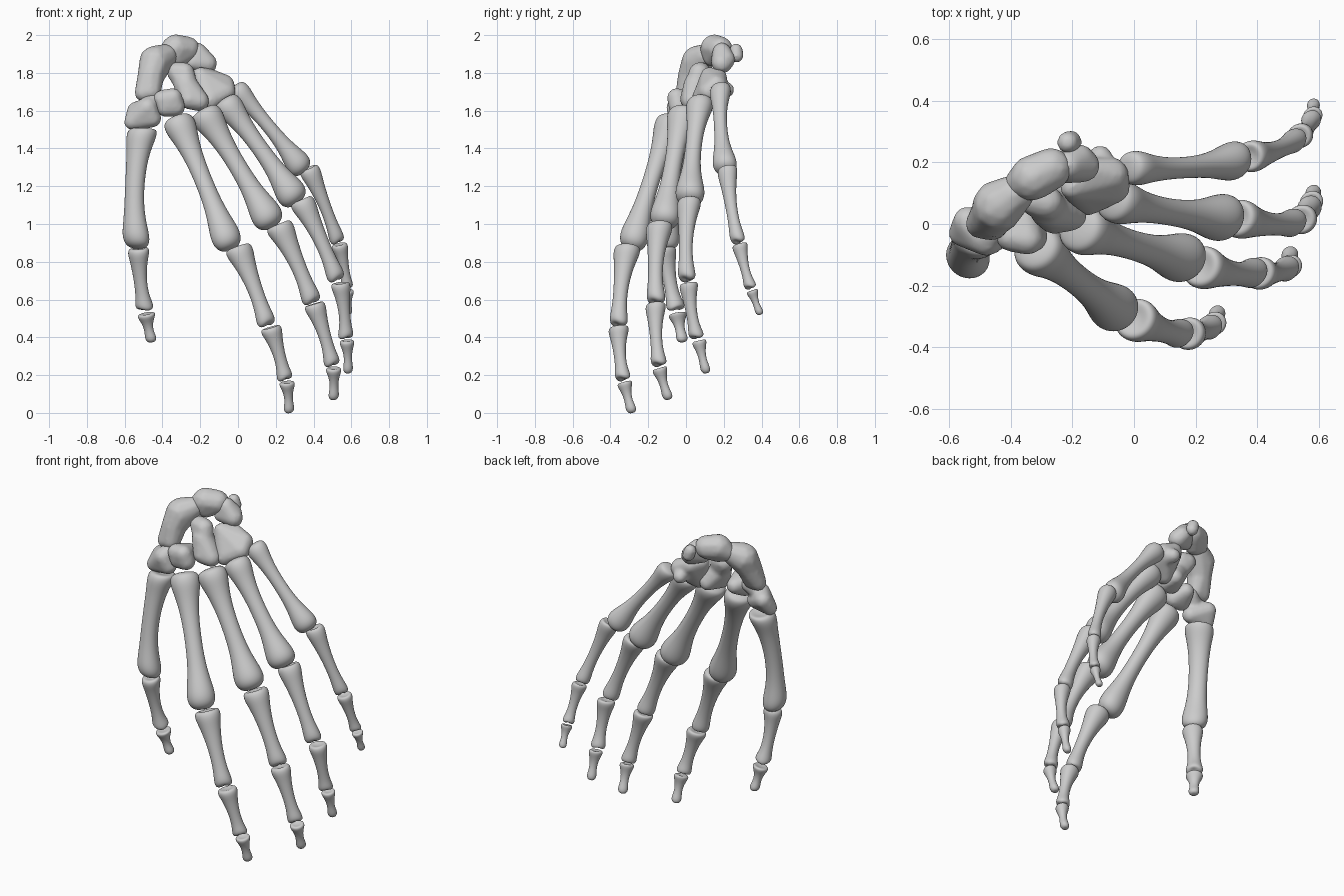
import bpy, bmesh, math
from mathutils import Vector as V

SIDES = 12

# (position along bone, radius factor) profiles
META = [(-.01, .3), (.0, .72), (.02, .95), (.08, 1.02), (.17, .80), (.32, .60), (.52, .57),
        (.70, .67), (.83, .94), (.91, 1.06), (.965, .92), (.995, .58), (1.0, .2)]
THUMB = [(.02, .3), (.0, .75), (.02, .98), (.08, 1.0), (.18, .82), (.34, .70), (.55, .68),
         (.72, .78), (.84, .98), (.91, 1.06), (.965, .95), (.995, .6), (1.0, .2)]
PHAL = [(.03, .3), (.0, .75), (.025, 1.0), (.1, 1.04), (.22, .86), (.42, .70), (.62, .66),
        (.78, .76), (.89, .95), (.95, .98), (.985, .8), (.99, .3)]
TIP = [(.04, .3), (.0, .75), (.04, 1.02), (.14, .98), (.3, .72), (.52, .58),
       (.7, .68), (.84, .82), (.94, .74), (.995, .45), (1.0, .15)]


def finish(name, bm):
    bmesh.ops.recalc_face_normals(bm, faces=bm.faces[:])
    for f in bm.faces:
        f.smooth = True
    me = bpy.data.meshes.new(name)
    bm.to_mesh(me)
    bm.free()
    ob = bpy.data.objects.new(name, me)
    bpy.context.collection.objects.link(ob)
    return ob


def long_bone(name, a, b, w0, w1, bow, palm, profile):
    """Lofted shaft from base a to head b, bowed away from the palm."""
    a, b = V(a), V(b)
    axis = (b - a).normalized()
    palm = (V(palm) - axis * axis.dot(V(palm))).normalized()
    side = axis.cross(palm)
    condyle = .012 if profile is PHAL else 0
    bm = bmesh.new()
    rings = []
    for t, k in profile:
        c = a.lerp(b, t) - palm * bow * 4 * t * (1 - t)
        r = 1.05 * k * (w0 + (w1 - w0) * t)
        ring = []
        for i in range(SIDES):
            q = 2 * math.pi * i / SIDES
            s, d = math.cos(q), math.sin(q)
            depth = .88 if d > 0 else .95
            p = c + side * s * r + palm * d * r * depth
            if t > .88:                       # paired knuckle lobes
                p += axis * condyle * (s * s - .5)
            ring.append(bm.verts.new(p))
        rings.append(ring)
    for r0, r1 in zip(rings, rings[1:]):
        for i in range(SIDES):
            j = (i + 1) % SIDES
            bm.faces.new((r0[i], r0[j], r1[j], r1[i]))
    bm.faces.new(rings[0])
    bm.faces.new(rings[-1])
    ob = finish(name, bm)
    m = ob.modifiers.new("subsurf", 'SUBSURF')
    m.levels = m.render_levels = 2


def wrist_bone(name, *groups):
    """Rounded pebble: hulls around spheres (x, y, z, r), fused and smoothed."""
    total = bpy.data.meshes.new("tmp")
    bm = bmesh.new()
    for g in groups:
        part = bmesh.new()
        for x, y, z, r in g:
            geo = bmesh.ops.create_icosphere(part, subdivisions=2, radius=r + .004)
            bmesh.ops.translate(part, verts=geo["verts"], vec=(x, y, z))
        pts = [v.co.copy() for v in part.verts]
        part.free()
        part = bmesh.new()
        for p in pts:
            part.verts.new(p)
        bmesh.ops.convex_hull(part, input=part.verts[:])
        loose = [v for v in part.verts if not v.link_faces]
        bmesh.ops.delete(part, geom=loose, context='VERTS')
        part.to_mesh(total)
        part.free()
        bm.from_mesh(total)
    bpy.data.meshes.remove(total)
    ob = finish(name, bm)
    m = ob.modifiers.new("fuse", 'REMESH')
    m.mode, m.voxel_size, m.use_smooth_shade = 'VOXEL', .01, True
    s = ob.modifiers.new("soften", 'SMOOTH')
    s.factor, s.iterations = .5, 6


def digit(name, palm, bones):
    parts = ["metacarpal", "proximal_phalanx", "middle_phalanx", "distal_phalanx"]
    if len(bones) == 3:
        parts.pop(2)
    for part, (a, b, w0, w1, bow) in zip(parts, bones):
        meta = THUMB if name == "thumb" else META
        prof = {"metacarpal": meta, "distal_phalanx": TIP}.get(part, PHAL)
        long_bone(name + "_" + part, a, b, w0, w1, bow, palm, prof)


# Thumb and fingers: base, head, base half-width, head half-width, bow
digit("thumb", (.8, .6, 0), [
    ((-.50, -.02, 1.505), (-.53, -.105, .87), .084, .07, .04),
    ((-.525, -.11, .875), (-.49, -.05, .545), .058, .05, .012),
    ((-.485, -.045, .528), (-.455, -.015, .375), .05, .036, .005)])
PALM = (-.57, .8, 0)
digit("index", PALM, [
    ((-.325, -.07, 1.56), (-.04, -.29, .865), .086, .077, .01),
    ((-.005, -.305, .88), (.155, -.355, .46), .073, .05, .015),
    ((.17, -.355, .455), (.25, -.33, .175), .056, .043, .01),
    ((.258, -.325, .165), (.27, -.283, .0), .042, .034, .005)])
digit("middle", PALM, [
    ((-.185, -.01, 1.6), (.185, -.115, .985), .086, .082, .01),
    ((.21, -.135, 1.0), (.395, -.155, .58), .073, .052, .018),
    ((.40, -.158, .58), (.50, -.14, .25), .056, .044, .012),
    ((.505, -.14, .24), (.505, -.09, .07), .042, .034, .005)])
digit("ring", PALM, [
    ((-.075, .08, 1.655), (.315, .022, 1.11), .076, .08, .015),
    ((.33, .022, 1.13), (.525, .008, .70), .066, .049, .018),
    ((.54, .015, .69), (.57, .06, .395), .051, .042, .012),
    ((.575, .07, .385), (.582, .11, .21), .04, .032, .005)])
digit("little", PALM, [
    ((-.02, .185, 1.725), (.35, .215, 1.275), .06, .066, .018),
    ((.37, .22, 1.3), (.53, .28, .90), .055, .041, .014),
    ((.535, .285, .895), (.577, .345, .66), .043, .034, .008),
    ((.58, .35, .65), (.582, .395, .52), .033, .026, .004)])

# Wrist bones
wrist_bone("scaphoid",
           [(-.385, .10, 1.89, .06), (-.44, .06, 1.86, .082), (-.46, .03, 1.79, .07)],
           [(-.46, .03, 1.79, .07), (-.50, 0, 1.695, .045), (-.46, 0, 1.70, .05)])
wrist_bone("lunate",
           [(-.33, .15, 1.93, .072), (-.37, .13, 1.90, .05),
            (-.27, .18, 1.925, .066), (-.32, .14, 1.875, .04)])
wrist_bone("triquetrum",
           [(-.215, .19, 1.91, .048), (-.165, .19, 1.85, .052),
            (-.24, .17, 1.855, .035), (-.18, .21, 1.87, .048)])
wrist_bone("pisiform", [(-.215, .265, 1.92, .033), (-.205, .268, 1.89, .033)])
wrist_bone("hamate",
           [(-.075, .16, 1.735, .055), (-.20, .12, 1.79, .038), (-.15, .08, 1.655, .05),
            (-.065, .12, 1.70, .05), (-.15, .17, 1.775, .045)],
           [(-.10, .15, 1.72, .05), (-.11, .215, 1.71, .038)])
wrist_bone("capitate",
           [(-.325, .08, 1.805, .05), (-.285, .07, 1.80, .053), (-.27, .05, 1.73, .055)],
           [(-.28, .05, 1.74, .06), (-.26, .02, 1.66, .05),
            (-.205, .03, 1.65, .05), (-.22, .10, 1.66, .045)])
wrist_bone("trapezoid",
           [(-.40, -.04, 1.66, .047), (-.345, -.05, 1.67, .047), (-.33, -.04, 1.62, .048),
            (-.385, -.04, 1.615, .045), (-.36, .03, 1.65, .045)])
wrist_bone("trapezium",
           [(-.56, -.03, 1.54, .04), (-.455, -.04, 1.56, .047),
            (-.48, -.05, 1.615, .052), (-.54, .01, 1.60, .045)],
           [(-.48, -.04, 1.62, .052), (-.425, 0, 1.665, .036)])
